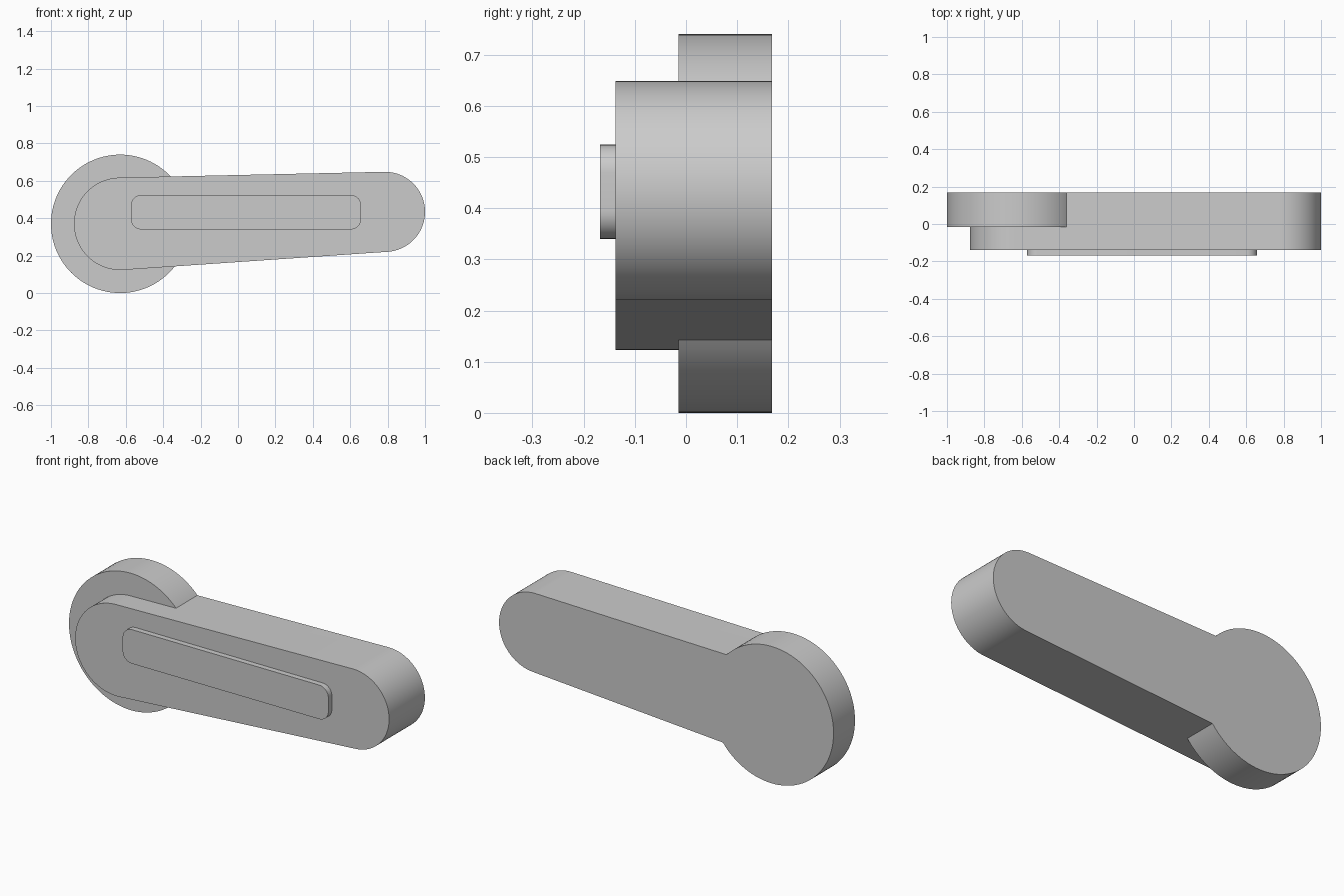
import bpy
import bmesh
from math import asin, atan2, cos, hypot, pi, sin

default = bpy.data.objects.get("Cube")
if default:
    bpy.data.objects.remove(default, do_unlink=True)

GREY = (0.6, 0.6, 0.6, 1.0)
grey = bpy.data.materials.new("light grey")
grey.use_nodes = True
grey.diffuse_color = GREY
grey.node_tree.nodes["Principled BSDF"].inputs["Base Color"].default_value = GREY

BACK = 0.168


def arc(cx, cz, r, start, end, steps):
    """Points along an arc in the x-z plane, ends included."""
    angles = [start + (end - start) * i / steps for i in range(steps + 1)]
    return [(cx + r * cos(a), cz + r * sin(a)) for a in angles]


def prism(name, outline, front, back):
    """Extrude a closed x-z outline from front to back."""
    bm = bmesh.new()
    face = bm.faces.new([bm.verts.new((x, front, z)) for x, z in outline])
    ext = bmesh.ops.extrude_face_region(bm, geom=[face], use_keep_orig=True)
    for v in ext["geom"]:
        if isinstance(v, bmesh.types.BMVert):
            v.co.y = back
    bmesh.ops.recalc_face_normals(bm, faces=bm.faces[:])
    mesh = bpy.data.meshes.new(name)
    bm.to_mesh(mesh)
    bm.free()
    mesh.materials.append(grey)
    obj = bpy.data.objects.new(name, mesh)
    bpy.context.collection.objects.link(obj)
    return obj


def activate(obj):
    bpy.ops.object.select_all(action="DESELECT")
    obj.select_set(True)
    bpy.context.view_layer.objects.active = obj


# Tapered lever arm: two round ends joined by their outer tangents
hub_x, hub_z, hub_r = -0.63, 0.37, 0.247
tip_x, tip_z, tip_r = 0.786, 0.434, 0.214
tilt = atan2(tip_z - hub_z, tip_x - hub_x)
spread = pi / 2 - asin((hub_r - tip_r) / hypot(tip_x - hub_x, tip_z - hub_z))
outline = arc(tip_x, tip_z, tip_r, tilt - spread, tilt + spread, 48)
outline += arc(hub_x, hub_z, hub_r, tilt + spread, tilt + 2 * pi - spread, 48)
lever = prism("lever_arm", outline, -0.138, BACK)

# Round base disc, flush with the back of the arm and merged into it
disc = prism("base_disc", arc(hub_x, hub_z, 0.37, 0, 2 * pi, 96)[:-1], -0.015, BACK)
union = lever.modifiers.new("merge disc", "BOOLEAN")
union.operation = "UNION"
union.solver = "EXACT"
union.object = disc
activate(lever)
bpy.ops.object.modifier_apply(modifier=union.name)
bpy.data.objects.remove(disc, do_unlink=True)

# Raised grip plate with rounded corners
left, right, low, high, r = -0.572, 0.658, 0.34, 0.524, 0.055
corners = [(right - r, high - r), (left + r, high - r), (left + r, low + r), (right - r, low + r)]
outline = []
for i, (x, z) in enumerate(corners):
    outline += arc(x, z, r, i * pi / 2, (i + 1) * pi / 2, 10)
plate = prism("grip_plate", outline, -0.168, -0.13)

for obj in (lever, plate):
    activate(obj)
    bpy.ops.object.shade_smooth_by_angle()
